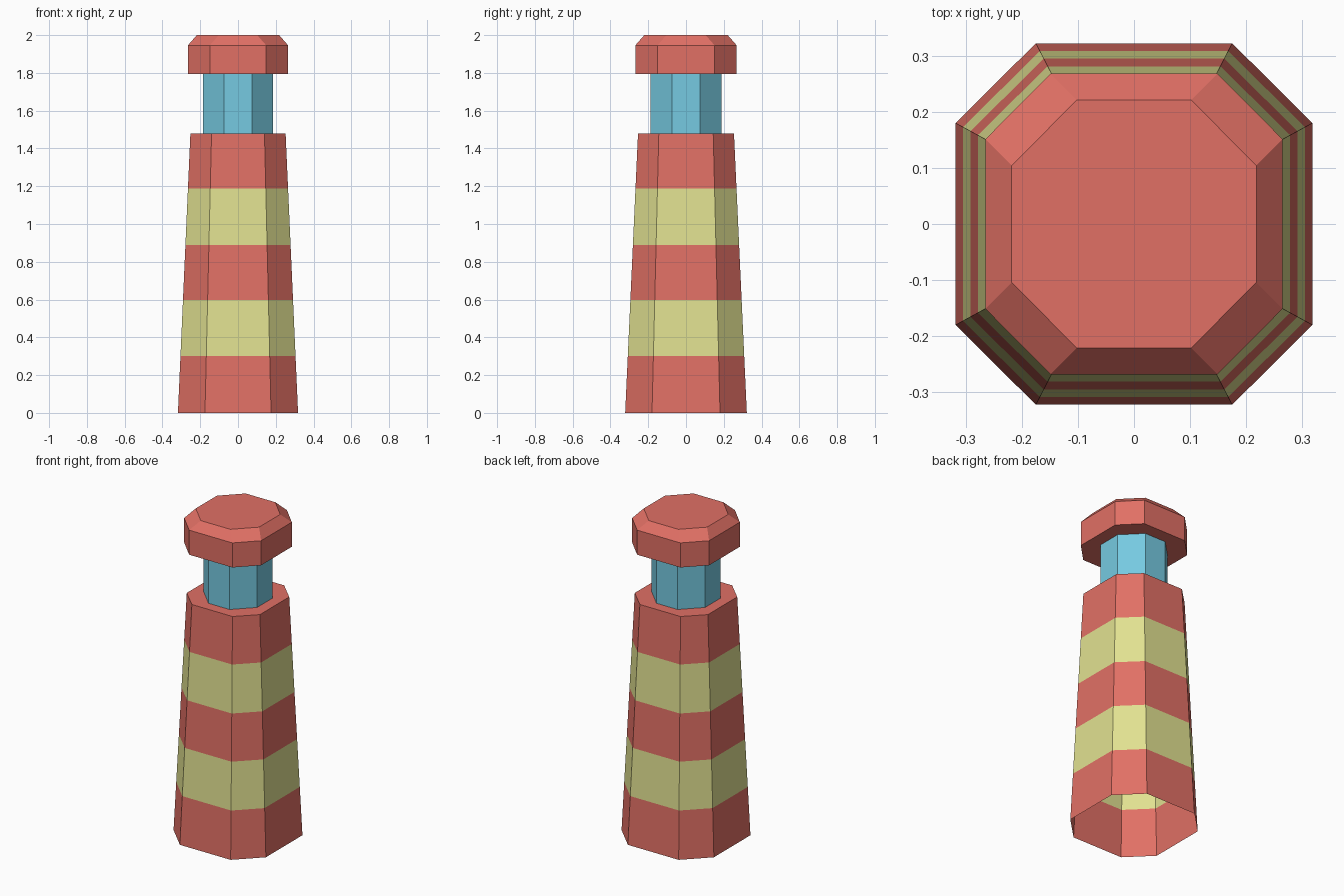
import bpy

if "Cube" in bpy.data.objects:
    bpy.data.objects.remove(bpy.data.objects["Cube"])


def srgb(r, g, b):
    def lin(c):
        c /= 255
        return c / 12.92 if c <= 0.04045 else ((c + 0.055) / 1.055) ** 2.4
    return (lin(r), lin(g), lin(b), 1)


def material(name, rgb):
    m = bpy.data.materials.new(name)
    m.diffuse_color = srgb(*rgb)
    m.use_nodes = True
    m.node_tree.nodes["Principled BSDF"].inputs["Base Color"].default_value = m.diffuse_color
    return m


RED = material("red", (225, 112, 101))
YELLOW = material("pale yellow", (225, 225, 145))
BLUE = material("light blue", (118, 202, 225))


def ring(hx, hy, cx, cy, z):
    """Eight-sided ring: half sizes hx, hy; half flat lengths cx (front), cy (side)."""
    return [(cx, -hy, z), (hx, -cy, z), (hx, cy, z), (cx, hy, z),
            (-cx, hy, z), (-hx, cy, z), (-hx, -cy, z), (-cx, -hy, z)]


def loft(name, rings, mats, rule=lambda i: 0, cap=False):
    """Skin stacked rings; rule gives the material of each level."""
    verts = [v for r in rings for v in r]
    faces, idx = [], []
    for i in range(len(rings) - 1):
        for k in range(8):
            a, b = i * 8 + k, i * 8 + (k + 1) % 8
            faces.append((a, b, b + 8, a + 8))
            idx.append(rule(i))
    if cap:
        faces.append(tuple(range(len(verts) - 8, len(verts))))
        idx.append(0)
    me = bpy.data.meshes.new(name)
    me.from_pydata(verts, [], faces)
    for m in mats:
        me.materials.append(m)
    for p, i in zip(me.polygons, idx):
        p.material_index = i
    bpy.context.collection.objects.link(bpy.data.objects.new(name, me))


# Key cross-sections (hx, hy, cx, cy)
base = (0.318, 0.322, 0.175, 0.180)
top = (0.252, 0.254, 0.140, 0.144)
neck = (0.184, 0.187, 0.073, 0.075)
roof = (0.265, 0.268, 0.149, 0.151)
crown = (0.218, 0.221, 0.102, 0.104)
H = 1.48

# Striped tapering tower, open below, with ledge around the lantern room
tower = []
for z in (0, 0.30, 0.597, 0.89, 1.188, H):
    t = z / H
    tower.append(ring(*[a + (b - a) * t for a, b in zip(base, top)], z))
tower.append(ring(*neck, H))
loft("striped_tower", tower, [RED, YELLOW], lambda i: 1 if i in (1, 3) else 0)

# Glass lantern room
loft("lantern_room", [ring(*neck, H), ring(*neck, 1.793)], [BLUE])

# Overhanging roof with bevelled top
loft("roof", [ring(*neck, 1.793), ring(*roof, 1.793),
              ring(*roof, 1.946), ring(*crown, 2.0)], [RED], cap=True)
